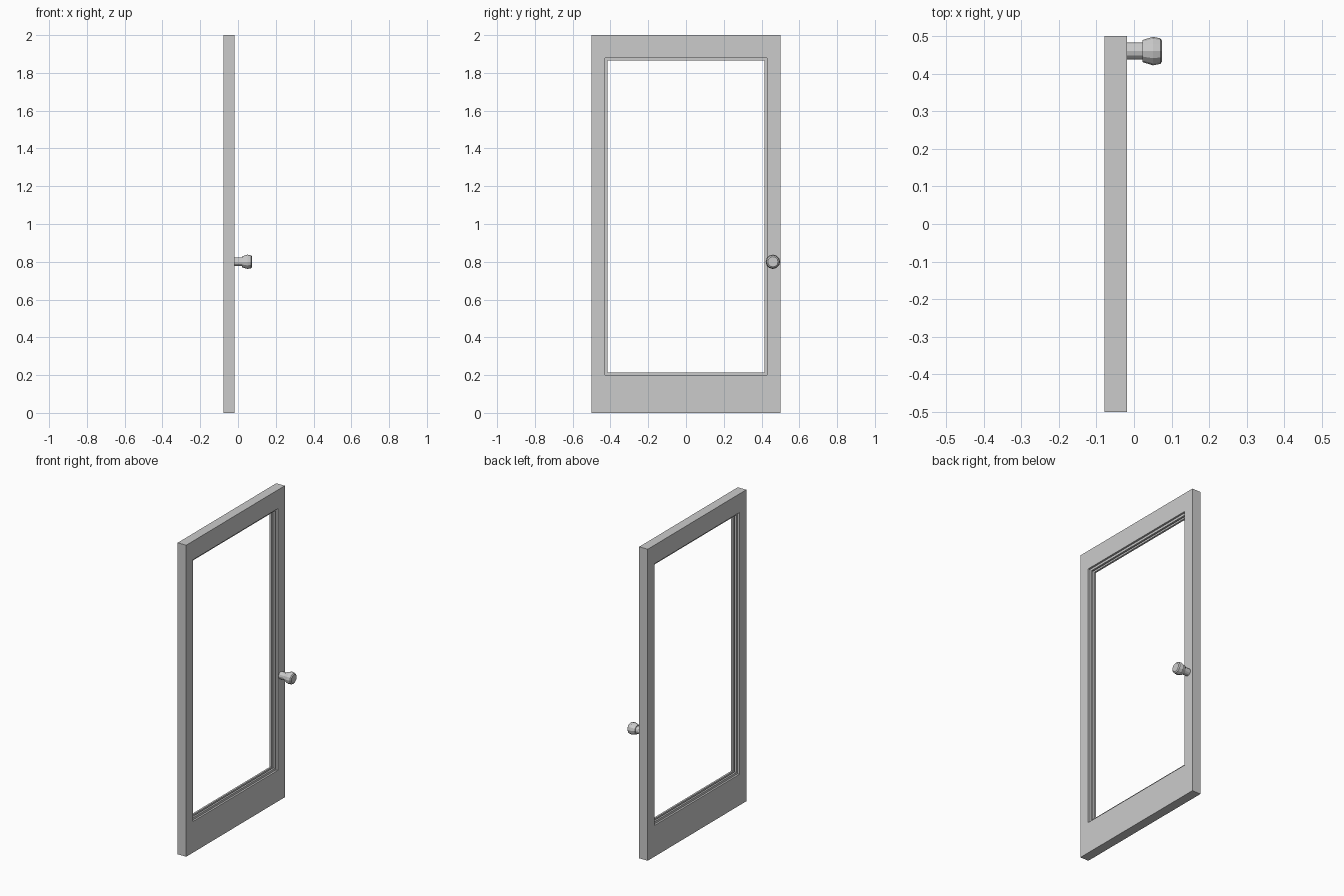
import bpy, bmesh
from math import sin, cos, pi

if "Cube" in bpy.data.objects:
    bpy.data.objects.remove(bpy.data.objects["Cube"])

X0, X1 = -0.078, -0.018      # door thickness
OY, Z0, Z1 = 0.43, 0.2, 1.88  # glazed opening


def mesh_object(name, bm):
    bmesh.ops.recalc_face_normals(bm, faces=bm.faces)
    me = bpy.data.meshes.new(name)
    bm.to_mesh(me)
    bm.free()
    ob = bpy.data.objects.new(name, me)
    bpy.context.collection.objects.link(ob)
    return ob


def box(name, y0, y1, z0, z1):
    bm = bmesh.new()
    bmesh.ops.create_cube(bm, size=1)
    for v in bm.verts:
        v.co.x = X1 if v.co.x > 0 else X0
        v.co.y = y1 if v.co.y > 0 else y0
        v.co.z = z1 if v.co.z > 0 else z0
    return mesh_object(name, bm)


def bridge(bm, a, b):
    n = len(a)
    for i in range(n):
        bm.faces.new((a[i], a[(i + 1) % n], b[(i + 1) % n], b[i]))


def bead(name, x0, x1, depth):
    """Mitred rectangular moulding around the opening."""
    bm = bmesh.new()
    rings = []
    for x, d in ((x0, 0), (x1, 0), (x1, depth), (x0, depth)):
        corners = ((-OY + d, Z0 + d), (OY - d, Z0 + d),
                   (OY - d, Z1 - d), (-OY + d, Z1 - d))
        rings.append([bm.verts.new((x, y, z)) for y, z in corners])
    for i in range(4):
        bridge(bm, rings[i], rings[(i + 1) % 4])
    return mesh_object(name, bm)


def lathe(name, profile, cy, cz, n):
    """Turned shape along x from (x, radius) pairs."""
    bm = bmesh.new()
    rings = [[bm.verts.new((x, cy + r * cos(2 * pi * i / n), cz + r * sin(2 * pi * i / n)))
              for i in range(n)] for x, r in profile]
    for a, b in zip(rings, rings[1:]):
        bridge(bm, a, b)
    bm.faces.new(rings[0])
    bm.faces.new(rings[-1])
    return mesh_object(name, bm)


# Door frame
box("hinge_stile", -0.5, -OY, 0, 2)
box("lock_stile", OY, 0.5, 0, 2)
box("bottom_rail", -OY, OY, 0, Z0)
box("top_rail", -OY, OY, Z1, 2)

# Glazing beads with an open groove between them
bead("front_glazing_bead", -0.042, -0.03, 0.014)
bead("rear_glazing_bead", -0.066, -0.054, 0.014)

# Door knob
lathe("door_knob", [(X1, 0.023), (0.022, 0.023), (0.022, 0.029), (0.05, 0.038),
                    (0.07, 0.034), (0.075, 0.027)], 0.46, 0.8, 12)
